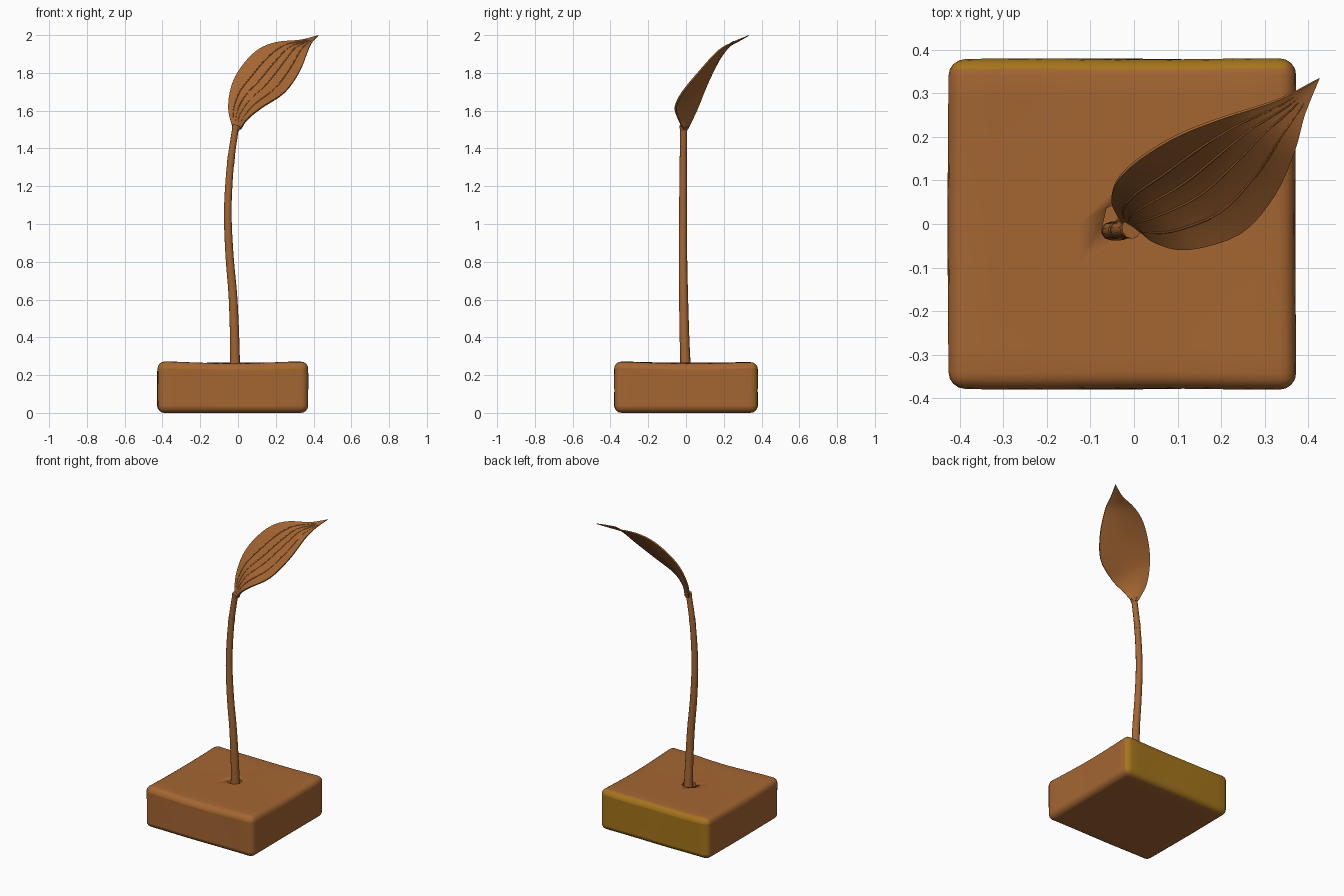
import bpy, bmesh, math
from mathutils import Vector

if "Cube" in bpy.data.objects:
    bpy.data.objects.remove(bpy.data.objects["Cube"], do_unlink=True)


def material(name, rgb):
    m = bpy.data.materials.new(name)
    m.use_nodes = True
    m.diffuse_color = (*rgb, 1)
    m.node_tree.nodes["Principled BSDF"].inputs["Base Color"].default_value = (*rgb, 1)
    return m


BROWN = material("warm_brown", (0.375, 0.133, 0.032))
MUSTARD = material("mustard", (0.37, 0.175, 0.011))


def make_object(name, bm, mats, angle=40):
    bmesh.ops.recalc_face_normals(bm, faces=bm.faces)
    mesh = bpy.data.meshes.new(name)
    bm.to_mesh(mesh)
    bm.free()
    for m in mats:
        mesh.materials.append(m)
    ob = bpy.data.objects.new(name, mesh)
    bpy.context.collection.objects.link(ob)
    activate(ob)
    bpy.ops.object.shade_smooth_by_angle(angle=math.radians(angle))
    return ob


def activate(ob):
    bpy.ops.object.select_all(action="DESELECT")
    ob.select_set(True)
    bpy.context.view_layer.objects.active = ob


def spline(pts, n):
    """Sample a smooth curve through the points at n + 1 even parameters."""
    pts = [Vector(p) for p in pts]
    ext = [2 * pts[0] - pts[1]] + pts + [2 * pts[-1] - pts[-2]]
    out = []
    for k in range(n + 1):
        u = k / n * (len(pts) - 1)
        i = min(int(u), len(pts) - 2)
        t = u - i
        a, b, c, d = ext[i:i + 4]
        out.append(0.5 * (2 * b + (c - a) * t + (2 * a - 5 * b + 4 * c - d) * t ** 2
                          + (3 * b - a - 3 * c + d) * t ** 3))
    return out


def tube(name, path, radii, sides):
    """Capped tube along a path, with one radius per path point."""
    bm = bmesh.new()
    rings = []
    for i, p in enumerate(path):
        tan = (path[min(i + 1, len(path) - 1)] - path[max(i - 1, 0)]).normalized()
        e1 = tan.cross(Vector((0.3, 1, 0))).normalized()
        e2 = tan.cross(e1)
        angles = [2 * math.pi * k / sides for k in range(sides)]
        rings.append([bm.verts.new(p + radii[i] * (math.cos(a) * e1 + math.sin(a) * e2))
                      for a in angles])
    for r0, r1 in zip(rings, rings[1:]):
        for k in range(sides):
            j = (k + 1) % sides
            bm.faces.new((r0[k], r0[j], r1[j], r1[k]))
    bm.faces.new(rings[0])
    bm.faces.new(rings[-1])
    return make_object(name, bm, [BROWN])


# Base block: softly worn slab, slightly raised at its upper corners
bm = bmesh.new()
bmesh.ops.create_cube(bm, size=1)
bmesh.ops.subdivide_edges(bm, edges=bm.edges[:], cuts=7, use_grid_fill=True)
sharp = [e for e in bm.edges if e.calc_face_angle(0) > 1]
for v in bm.verts:
    x, y, z = v.co
    corner = 16 * x * x * y * y
    wave = 1 + 0.004 * math.sin(9 * x + 2 * z) * math.cos(7 * y)
    v.co = (x * 0.797 * wave - 0.028, y * 0.757 * wave,
            (z + 0.5) * (0.264 + 0.009 * corner + 0.002 * math.sin(8 * x + 3 * y)))
bmesh.ops.bevel(bm, geom=sharp, offset=0.038, segments=4, profile=0.5, affect="EDGES")
bm.normal_update()
for f in bm.faces:
    # the mustard back wraps a little over its edges, most along the top
    x, y, z = f.calc_center_median()
    wrap = 0.3 if z > 0.2 and x < 0.1 else 0.5
    f.material_index = int(f.normal.y > wrap)
base = make_object("base_block", bm, [BROWN, MUSTARD])

# Socket cut into the block around the stem
bm = bmesh.new()
bmesh.ops.create_cone(bm, cap_ends=True, segments=7, radius1=0.045, radius2=0.045, depth=0.1)
bmesh.ops.translate(bm, verts=bm.verts, vec=(-0.028, 0.008, 0.28))
cutter = make_object("socket_cutter", bm, [BROWN])
cut = base.modifiers.new("socket", "BOOLEAN")
cut.operation, cut.object, cut.solver = "DIFFERENCE", cutter, "EXACT"
activate(base)
bpy.ops.object.modifier_apply(modifier=cut.name)
bpy.data.objects.remove(cutter, do_unlink=True)

# Stem: gently bowed, tapering upward
path = spline([(-0.015, -0.001, 0.2), (-0.018, -0.008, 0.4), (-0.027, -0.013, 0.62),
               (-0.044, -0.016, 0.82), (-0.054, -0.016, 1.03), (-0.049, -0.015, 1.2),
               (-0.035, -0.014, 1.36), (-0.011, -0.012, 1.52)], 28)
tube("stem", path, [0.029 - 0.011 * (i / 28) ** 0.6 for i in range(29)], 10)

# Collars at the upper stem joint and under the leaf
tube("stem_joint", path[23:25], [0.0205, 0.02], 10)
tube("leaf_collar", [Vector((-0.014, -0.012, 1.5)), Vector((-0.006, -0.01, 1.52))],
     [0.021, 0.024], 10)

# Leaf: two edge curves joined by a shallow cupped surface
ROWS, COLS = 28, 12
left = spline([(-0.028, 0, 1.51), (-0.052, 0.05, 1.61), (-0.036, 0.1, 1.73), (0.015, 0.148, 1.83),
               (0.1, 0.2, 1.92), (0.2, 0.24, 1.963), (0.33, 0.283, 1.976), (0.425, 0.332, 2)], ROWS)
right = spline([(0.015, -0.02, 1.51), (0.05, -0.045, 1.56), (0.125, -0.06, 1.62),
                (0.246, -0.022, 1.7), (0.325, 0.068, 1.81), (0.37, 0.17, 1.92),
                (0.392, 0.25, 1.965), (0.425, 0.332, 2)], ROWS)
BACK = Vector((0.12, 0.76, -0.64)).normalized()


def leaf_point(i, s):
    """Point on row i, with s from 0 at the left edge to 1 at the right edge."""
    width = (right[i] - left[i]).length
    return left[i].lerp(right[i], s) + BACK * width * 0.07 * (1 - (2 * s - 1) ** 2)


bm = bmesh.new()
grid = [[[bm.verts.new(leaf_point(i, j / COLS) + BACK * side * 0.014 * (1 - 0.7 * i / ROWS))
          for j in range(COLS + 1)] for i in range(ROWS + 1)] for side in (0, 1)]
for g in grid:
    for i in range(ROWS):
        for j in range(COLS):
            bm.faces.new((g[i][j], g[i + 1][j], g[i + 1][j + 1], g[i][j + 1]))
front, rear = grid
for j in (0, COLS):
    for i in range(ROWS):
        bm.faces.new((front[i][j], front[i + 1][j], rear[i + 1][j], rear[i][j]))
for i in (0, ROWS):
    for j in range(COLS):
        bm.faces.new((front[i][j], front[i][j + 1], rear[i][j + 1], rear[i][j]))
bmesh.ops.remove_doubles(bm, verts=bm.verts, dist=0.0005)
make_object("leaf", bm, [BROWN], 50)

# Raised veins running along the inner face
for n, s in enumerate((0.25, 0.42, 0.58, 0.78)):
    rows = range(2, ROWS - 2)
    tube(f"leaf_vein_{n + 1}", [leaf_point(i, s) for i in rows],
         [0.0005 + 0.003 * math.sin(math.pi * (i - 2) / (ROWS - 5)) ** 0.5 for i in rows], 6)
